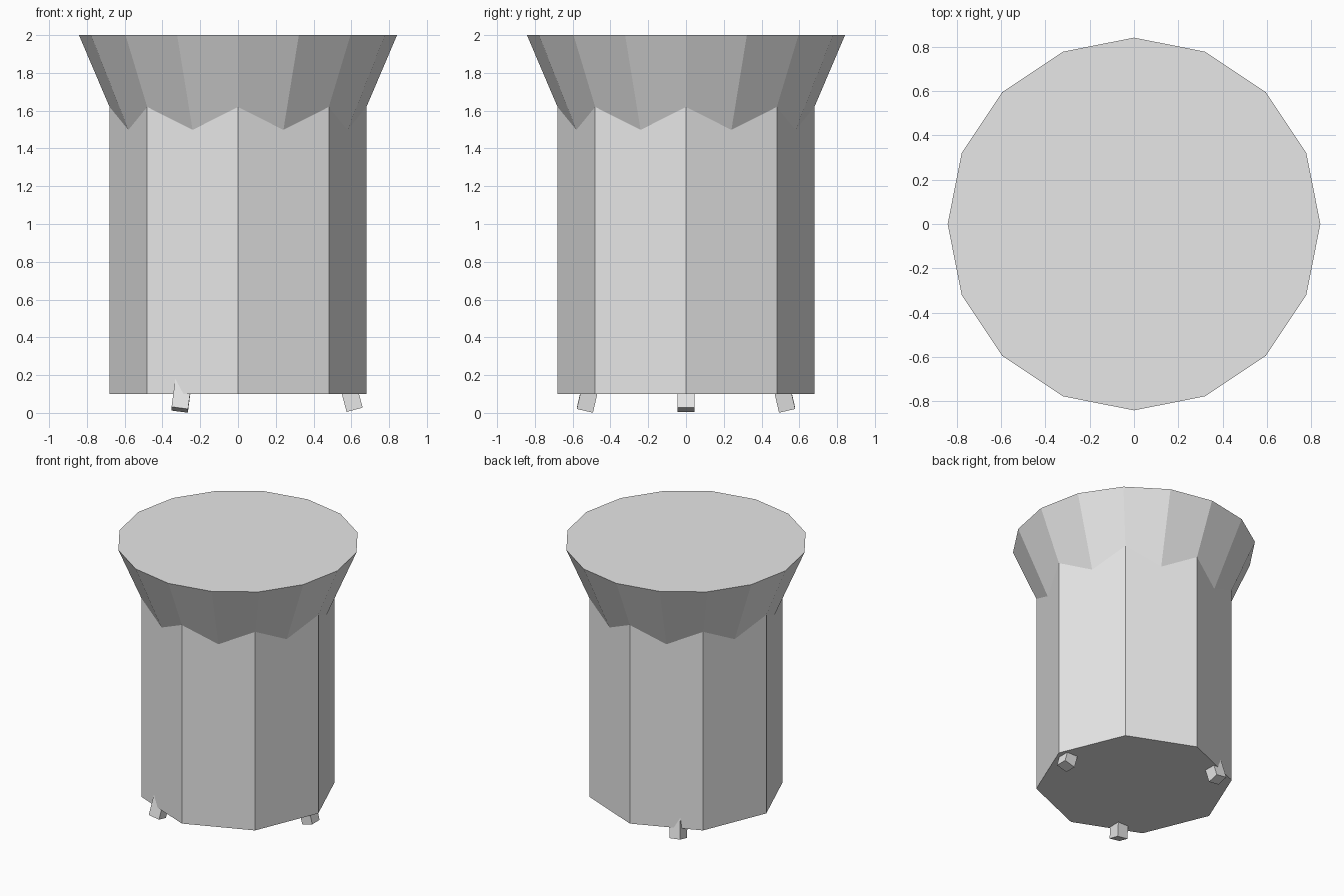
import bpy, bmesh, math
from mathutils import Matrix, Vector

if "Cube" in bpy.data.objects:
    bpy.data.objects.remove(bpy.data.objects["Cube"])

grey = bpy.data.materials.new("light grey")
grey.diffuse_color = (0.8, 0.8, 0.8, 1)
grey.use_nodes = True
grey.node_tree.nodes["Principled BSDF"].inputs["Base Color"].default_value = grey.diffuse_color


def add_object(name, bm):
    mesh = bpy.data.meshes.new(name)
    bm.to_mesh(mesh)
    bm.free()
    mesh.materials.append(grey)
    obj = bpy.data.objects.new(name, mesh)
    bpy.context.collection.objects.link(obj)
    return obj


def frustum(name, sides, r_low, r_high, z_low, z_high):
    bm = bmesh.new()
    bmesh.ops.create_cone(bm, cap_ends=True, segments=sides,
                          radius1=r_low, radius2=r_high, depth=z_high - z_low,
                          matrix=Matrix.Translation((0, 0, (z_low + z_high) / 2)))
    return add_object(name, bm)


# Octagonal column and the flared sixteen-sided top
frustum("column", 8, 0.68, 0.68, 0.10, 1.90)
frustum("flared_top", 16, 0.629, 0.842, 1.50, 2.00)

# Three square feet splayed outward, without twist about their own axis
FOOT_WIDTH, FOOT_LENGTH, SPLAY = 0.088, 0.28, math.radians(15)
for i in range(3):
    a = math.radians(120 * i)
    out = Vector((math.cos(a), math.sin(a), 0))
    tangent = Vector((math.sin(a), -math.cos(a), 0))
    bm = bmesh.new()
    bmesh.ops.create_cube(bm, size=1)
    # origin at the centre of the foot's underside
    bmesh.ops.translate(bm, verts=bm.verts, vec=(0, 0, 0.5))
    bmesh.ops.scale(bm, verts=bm.verts, vec=(FOOT_WIDTH, FOOT_WIDTH, FOOT_LENGTH))
    base = out * 0.6175 + Vector((0, 0, 0.0165))
    bm.transform(Matrix.Translation(base) @ Matrix.Rotation(SPLAY, 4, tangent))
    add_object(f"foot_{i + 1}", bm)
